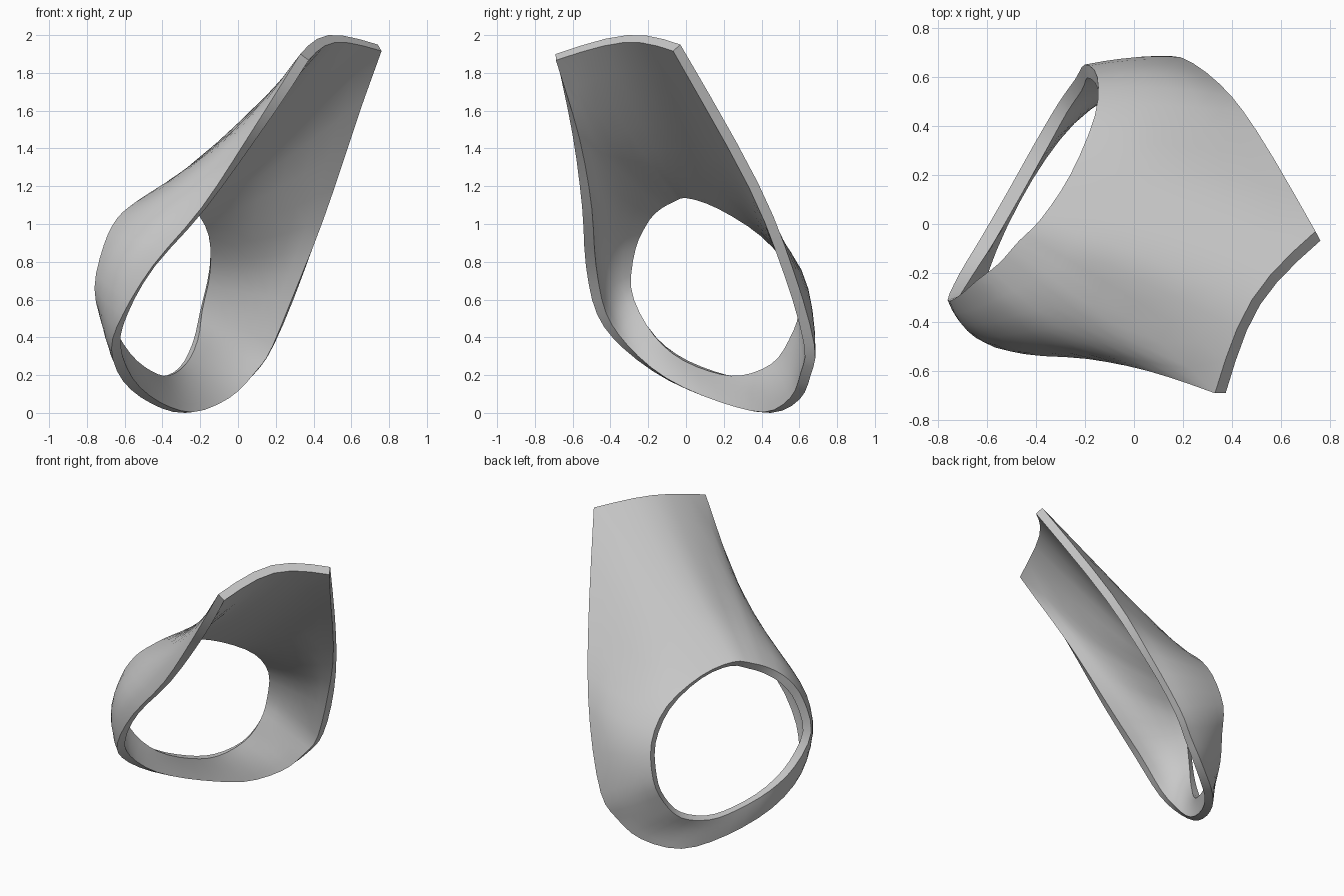
import bpy
import bmesh
from mathutils import Vector

STEPS_AROUND = 3
STEPS_ACROSS = 6
WALL = 0.055
CORNERS = (1, 15)

# Matching spokes, starting at the middle of the top edge and running
# down the front edge, under the opening and back up the rear edge
rim = [
    (.48, -.31, 2), (.33, -.69, 1.9), (.06, -.6, 1.47), (-.19, -.55, 1.09),
    (-.45, -.53, .78), (-.61, -.47, .52), (-.67, -.33, .34), (-.61, -.09, .17),
    (-.46, .21, .05), (-.28, .45, 0), (-.07, .6, .07), (.08, .66, .2),
    (.19, .68, .36), (.35, .57, .75), (.5, .38, 1.22), (.74, -.03, 1.95),
]
middle = [
    (.06, -.14, 1.57), (-.02, -.38, 1.5), (-.24, -.41, 1.28), (-.43, -.44, 1.08),
    (-.61, -.46, .84), (-.7, -.41, .59), (-.7, -.28, .39), (-.62, -.07, .24),
    (-.485, .18, .135), (-.35, .385, .095), (-.19, .55, .155), (-.08, .64, .27),
    (.01, .68, .45), (.12, .61, .75), (.19, .4, 1.08), (.25, .12, 1.5),
]
opening = [
    (-.38, .02, 1.18), (-.47, -.07, 1.16), (-.55, -.16, 1.11), (-.64, -.23, 1.03),
    (-.71, -.29, .89), (-.76, -.31, .66), (-.71, -.2, .45), (-.62, -.05, .31),
    (-.505, .15, .22), (-.41, .32, .19), (-.31, .49, .24), (-.24, .59, .37),
    (-.2, .65, .54), (-.15, .6, .77), (-.16, .44, .97), (-.26, .2, 1.12),
]


def closed_curve(points, corners=()):
    """Sample a smooth closed curve, keeping the listed points sharp."""
    points = [Vector(p) for p in points]
    count = len(points)

    def tangent(i):
        return (points[(i + 1) % count] - points[i - 1]) / 2

    samples = []
    for i in range(count):
        j = (i + 1) % count
        start, end = points[i], points[j]
        leave, arrive = tangent(i), tangent(j)
        # Relaxed tangent on each side of a corner
        if i in corners:
            leave = (end - start) * 1.5 - arrive / 2
        if j in corners:
            arrive = (end - start) * 1.5 - leave / 2
        for step in range(STEPS_AROUND):
            t = step / STEPS_AROUND
            ease = t * t * (3 - 2 * t)
            samples.append(start.lerp(end, ease)
                           + leave * t * (1 - t) ** 2
                           - arrive * t * t * (1 - t))
    return samples


def across(a, b, c, t):
    """Parabola from a to c that passes through b halfway."""
    return a * (1 - t) * (1 - 2 * t) + b * 4 * t * (1 - t) + c * t * (2 * t - 1)


def make_material(name, colour):
    material = bpy.data.materials.new(name)
    material.use_nodes = True
    material.diffuse_color = colour
    material.node_tree.nodes["Principled BSDF"].inputs["Base Color"].default_value = colour
    return material


default_cube = bpy.data.objects.get("Cube")
if default_cube:
    bpy.data.objects.remove(default_cube, do_unlink=True)

# Curved sheet lofted from the outer rim to the round opening
curves = list(zip(closed_curve(rim, CORNERS), closed_curve(middle), closed_curve(opening)))
bm = bmesh.new()
rings = [[bm.verts.new(across(*spoke, row / STEPS_ACROSS)) for spoke in curves]
         for row in range(STEPS_ACROSS + 1)]
for outer, inner in zip(rings, rings[1:]):
    for i in range(len(outer)):
        j = (i + 1) % len(outer)
        bm.faces.new((outer[i], inner[i], inner[j], outer[j]))
mesh = bpy.data.meshes.new("curved_shell")
bm.to_mesh(mesh)
bm.free()

shell = bpy.data.objects.new("curved_shell", mesh)
bpy.context.collection.objects.link(shell)
mesh.materials.append(make_material("plain grey", (.58, .58, .58, 1)))

# Wall thickness, built toward the hollow side
thickness = shell.modifiers.new("wall", "SOLIDIFY")
thickness.thickness = WALL
thickness.offset = -1
bpy.context.view_layer.objects.active = shell
shell.select_set(True)
bpy.ops.object.modifier_apply(modifier=thickness.name)
bpy.ops.object.shade_smooth_by_angle(angle=.6)
